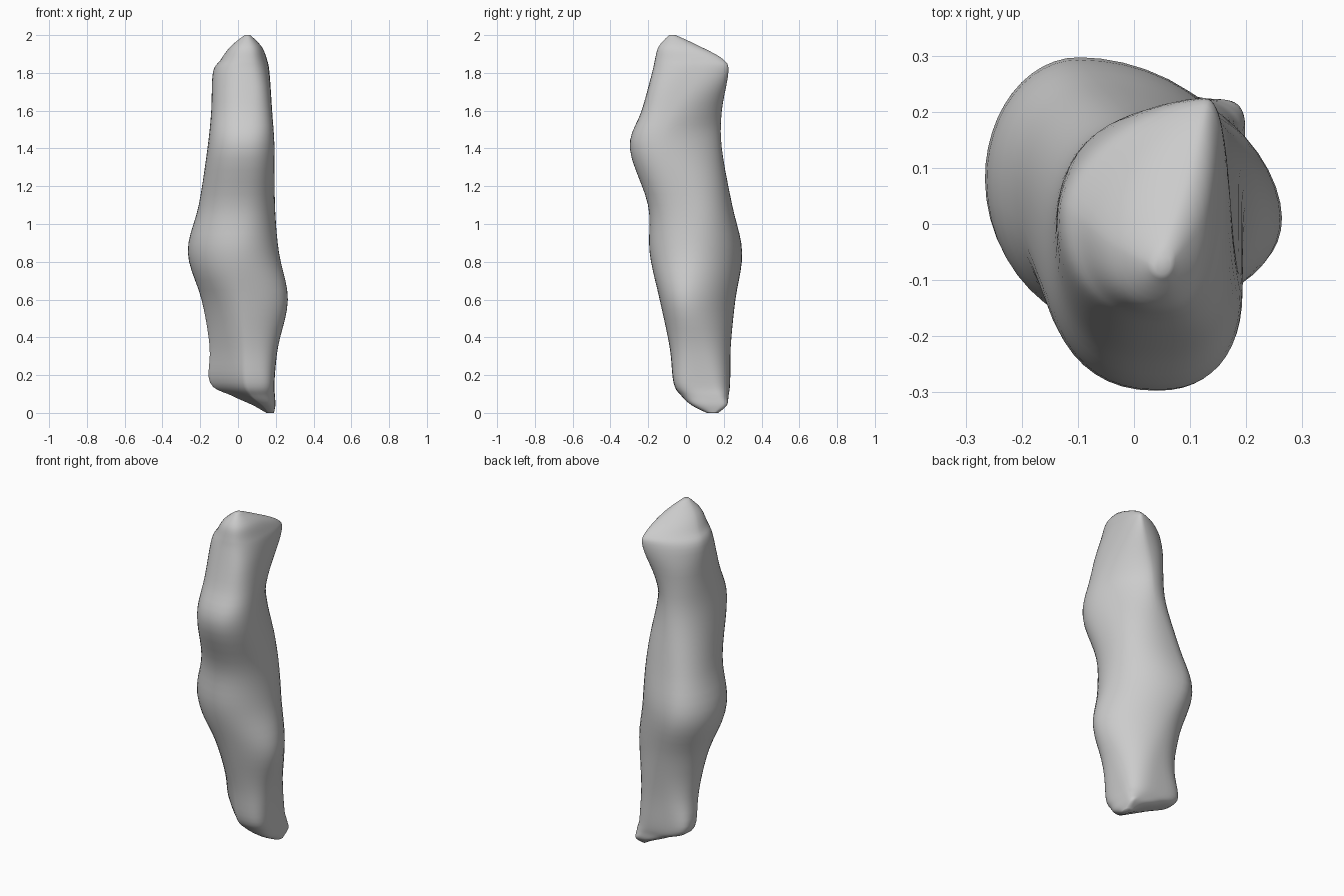
import bpy, bmesh, math

if "Cube" in bpy.data.objects:
    bpy.data.objects.remove(bpy.data.objects["Cube"])

# Horizontal sections: z, left x, its y, right x, its y, front y, its x, back y, its x, roundness
SECTIONS = [
    (0.00, .15, .14, .19, .15, .11, .16, .17, .16, 1),
    (0.04, .08, .13, .198, .17, .03, .13, .217, .17, .8),
    (0.09, -.03, .12, .196, .16, -.025, .07, .225, .10, .8),
    (0.16, -.15, .13, .193, .12, -.067, .04, .234, .04, .78),
    (0.35, -.15, .10, .212, .06, -.087, .04, .237, .03, .85),
    (0.60, -.193, .10, .266, .01, -.14, .03, .262, -.02, .95),
    (0.85, -.268, .08, .217, .03, -.194, .0, .299, -.1, 1),
    (1.10, -.208, .05, .196, .02, -.20, .02, .245, -.06, .9),
    (1.40, -.162, -.05, .194, -.12, -.30, .04, .19, .0, .88),
    (1.60, -.142, -.03, .181, -.07, -.235, .04, .19, .03, .88),
    (1.80, -.134, .02, .167, .06, -.18, .04, .225, .12, .88),
    (1.87, -.092, .0, .154, .08, -.165, .045, .20, .12, .88),
    (1.94, -.04, -.04, .125, .0, -.145, .05, .075, .09, .9),
    (2.00, .035, -.075, .065, -.07, -.09, .05, -.055, .05, 1),
]
# Extra flattening per quadrant (side x, side y): peak height, reach, strength
FLATTEN = {(-1, -1): [(.12, .6, 1.2)],
           (-1, 1): [(.15, .3, -.35), (1.88, .2, .45)],
           (1, 1): [(1.5, .25, .4), (.55, .35, .2)],
           (1, -1): [(1.72, .3, -.25), (.15, .3, -.3)]}
SEGMENTS, STEPS = 48, 5


def blend(a, b, c, d, t):
    """Smooth curve from b to c."""
    return b + .5 * t * (c - a + t * (2*a - 5*b + 4*c - d + t * (3*(b - c) + d - a)))


def outline(s):
    """Four rounded quadrants through the four extreme points."""
    z, xl, yl, xr, yr, yf, xf, yb, xb, p = s
    pts = []
    for i in range(SEGMENTS):
        a = 2 * math.pi * i / SEGMENTS
        c, n = math.cos(a), math.sin(a)
        x_ext, y_mid = (xr, yr) if c >= 0 else (xl, yl)
        y_ext, x_mid = (yb, xb) if n >= 0 else (yf, xf)
        q = p + sum(amount * max(0, 1 - abs(z - peak) / reach) for peak, reach, amount
                    in FLATTEN[(1 if c >= 0 else -1, 1 if n >= 0 else -1)])
        pts.append((x_mid + (x_ext - x_mid) * abs(c) ** q,
                    y_mid + (y_ext - y_mid) * abs(n) ** q, z))
    return pts


# Loft the knobbly shaft through smoothly interpolated sections
rows = []
last = len(SECTIONS) - 1
for k in range(last):
    quad = [SECTIONS[min(max(k + j, 0), last)] for j in (-1, 0, 1, 2)]
    rows += [[blend(*v, t / STEPS) for v in zip(*quad)] for t in range(STEPS)]
rows.append(SECTIONS[-1])

bm = bmesh.new()
rings = [[bm.verts.new(p) for p in outline(r)] for r in rows]
for lo, hi in zip(rings, rings[1:]):
    for i in range(SEGMENTS):
        j = (i + 1) % SEGMENTS
        bm.faces.new((lo[i], lo[j], hi[j], hi[i]))
bm.faces.new(rings[0][::-1])
bm.faces.new(rings[-1])

# Relax the section joints on the sides, keeping both tips in place
inner = [v for r in rings[2:-2] for v in r]
for _ in range(2):
    bmesh.ops.smooth_vert(bm, verts=inner, factor=.35,
                          use_axis_x=True, use_axis_y=True, use_axis_z=False)
for f in bm.faces:
    f.smooth = True
mesh = bpy.data.meshes.new("knobbly_shaft")
bm.to_mesh(mesh)
bm.free()
shaft = bpy.data.objects.new("knobbly_shaft", mesh)
bpy.context.collection.objects.link(shaft)
